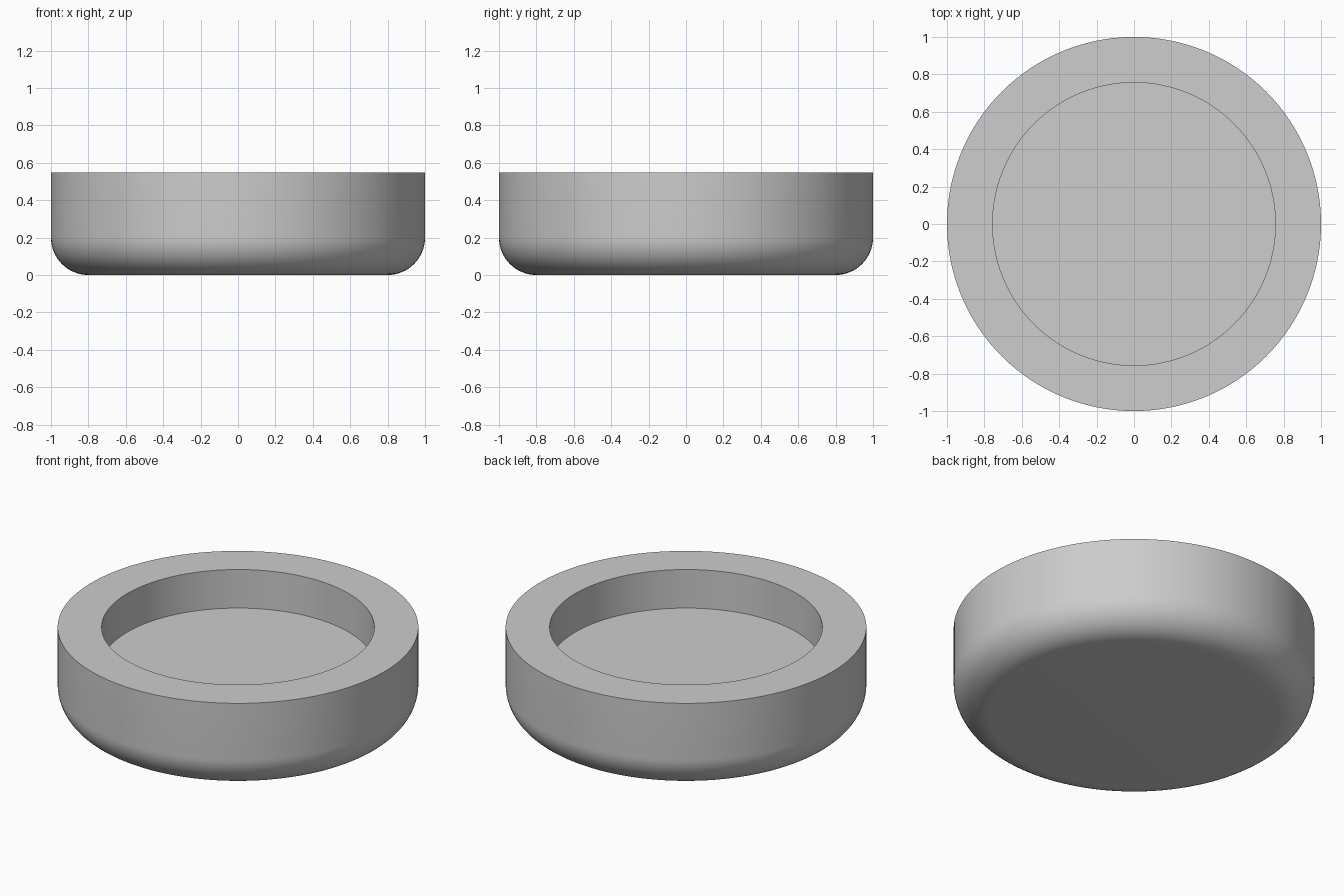
import bpy
import bmesh
import math
from mathutils import Matrix

cube = bpy.data.objects.get("Cube")
if cube:
    bpy.data.objects.remove(cube, do_unlink=True)

RADIUS, HEIGHT, FILLET = 1.0, 0.547, 0.2
RECESS_RADIUS, FLOOR = 0.756, 0.311
SEGMENTS, ARC_STEPS = 128, 16

# Light grey material
grey = bpy.data.materials.new("light_grey")
grey.use_nodes = True
colour = (0.61, 0.61, 0.61, 1)
grey.diffuse_color = colour
grey.node_tree.nodes["Principled BSDF"].inputs["Base Color"].default_value = colour

# Half section: rounded underside, outer wall, flat rim, recess
profile = [(0, 0)]
for i in range(ARC_STEPS + 1):
    a = math.pi / 2 * i / ARC_STEPS
    profile.append((RADIUS - FILLET + FILLET * math.sin(a), FILLET - FILLET * math.cos(a)))
profile += [(RADIUS, HEIGHT), (RECESS_RADIUS, HEIGHT), (RECESS_RADIUS, FLOOR), (0, FLOOR)]

# Revolve the section into a closed dish
bm = bmesh.new()
verts = [bm.verts.new((r, 0, z)) for r, z in profile]
edges = [bm.edges.new(pair) for pair in zip(verts, verts[1:])]
bmesh.ops.spin(bm, geom=verts + edges, cent=(0, 0, 0), axis=(0, 0, 1),
               angle=2 * math.pi, steps=SEGMENTS, use_merge=True)
bmesh.ops.remove_doubles(bm, verts=bm.verts, dist=0.0001)
bmesh.ops.recalc_face_normals(bm, faces=bm.faces)

mesh = bpy.data.meshes.new("round_dish")
bm.to_mesh(mesh)
bm.free()
mesh.materials.append(grey)
dish = bpy.data.objects.new("round_dish", mesh)
bpy.context.collection.objects.link(dish)

# Smooth walls and fillet, keep rim and recess edges sharp
bpy.ops.object.select_all(action="DESELECT")
dish.select_set(True)
bpy.context.view_layer.objects.active = dish
bpy.ops.object.shade_smooth_by_angle(angle=math.radians(30))
